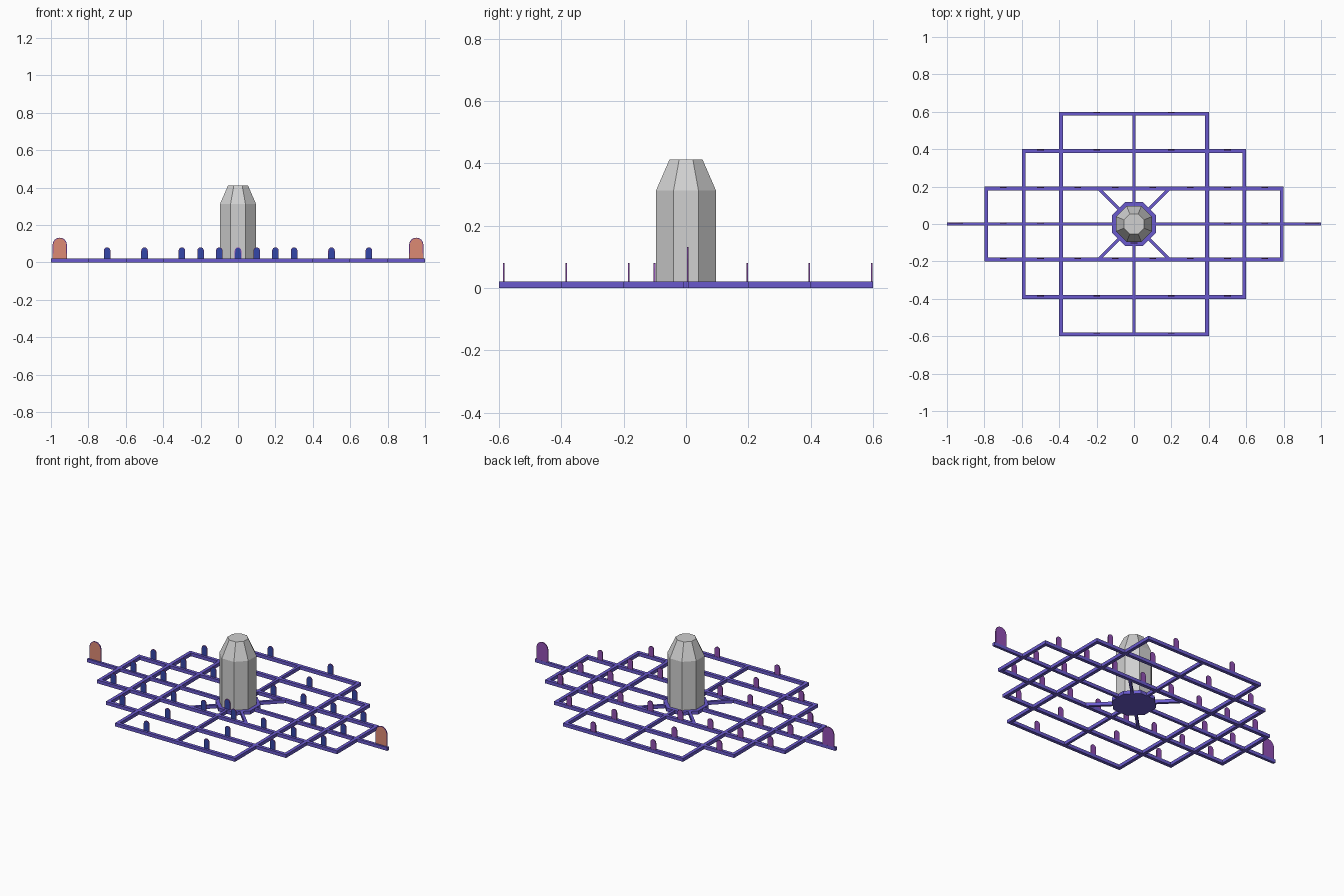
import bpy, bmesh, math
from mathutils import Matrix

if "Cube" in bpy.data.objects:
    bpy.data.objects.remove(bpy.data.objects["Cube"])


def srgb(name, r, g, b):
    m = bpy.data.materials.new(name)
    lin = [((c / 255 + 0.055) / 1.055) ** 2.4 for c in (r, g, b)]
    m.diffuse_color = (*lin, 1)
    m.use_nodes = True
    m.node_tree.nodes["Principled BSDF"].inputs["Base Color"].default_value = m.diffuse_color
    return m


VIOLET = srgb("violet frame", 106, 90, 205)
GREY = srgb("light grey", 208, 208, 208)
PURPLE = srgb("purple plate", 146, 80, 180)
BLUE = srgb("blue face", 52, 70, 168)
ORANGE = srgb("salmon face", 220, 138, 116)


def finish(name, bm, mats):
    bmesh.ops.recalc_face_normals(bm, faces=bm.faces[:])
    me = bpy.data.meshes.new(name)
    bm.to_mesh(me)
    bm.free()
    for m in mats:
        me.materials.append(m)
    ob = bpy.data.objects.new(name, me)
    bpy.context.collection.objects.link(ob)
    return ob


def bar(bm, cx, cy, lx, ly, angle=0):
    m = (Matrix.Translation((cx, cy, 0.01)) @ Matrix.Rotation(angle, 4, 'Z')
         @ Matrix.Diagonal((lx, ly, 0.02, 1)))
    bmesh.ops.create_cube(bm, size=1, matrix=m)


def octagon_stack(name, rings, mat):
    """Eight-sided body from (apothem, height) pairs, flats facing the axes."""
    bm = bmesh.new()
    loops = []
    for a, z in rings:
        r = a / math.cos(math.pi / 8)
        loops.append([bm.verts.new((r * math.cos((k + .5) * math.pi / 4),
                                    r * math.sin((k + .5) * math.pi / 4), z))
                      for k in range(8)])
    for lo, hi in zip(loops, loops[1:]):
        for k in range(8):
            j = (k + 1) % 8
            bm.faces.new((lo[k], lo[j], hi[j], hi[k]))
    bm.faces.new(loops[0])
    bm.faces.new(loops[-1])
    return finish(name, bm, [mat])


def arch_plate(name, x, y, w, top, face_mat, border):
    """Thin round-topped upright plate with a coloured front panel."""
    bm = bmesh.new()
    r, t, base = w / 2, 0.005, 0.018
    pts = [(-r, base), (r, base)]
    pts += [(r * math.cos(k * math.pi / 8), top - r + r * math.sin(k * math.pi / 8))
            for k in range(9)]
    f = bm.faces.new([bm.verts.new((x + px, y - t / 2, z)) for px, z in pts])
    ext = bmesh.ops.extrude_face_region(bm, geom=[f], use_keep_orig=True)
    bmesh.ops.translate(bm, vec=(0, t, 0),
                        verts=[v for v in ext['geom'] if isinstance(v, bmesh.types.BMVert)])
    bmesh.ops.recalc_face_normals(bm, faces=bm.faces[:])
    front = min(bm.faces, key=lambda q: q.calc_center_median().y)
    bmesh.ops.inset_region(bm, faces=[front], thickness=border)
    front.material_index = 1
    return finish(name, bm, [PURPLE, face_mat])


# stepped lattice frame
bm = bmesh.new()
for off, half in ((0.59, 0.4), (0.39, 0.6), (0.19, 0.8)):
    for s in (-1, 1):
        bar(bm, 0, s * off, 2 * half, 0.02)
for off, half in ((0.39, 0.6), (0.59, 0.4), (0.79, 0.2)):
    for s in (-1, 1):
        bar(bm, s * off, 0, 0.02, 2 * half)
bar(bm, 0, 0, 2.0, 0.016)
bar(bm, 0, 0, 0.016, 1.2)
# diagonal braces to the hub
for sx in (-1, 1):
    for sy in (-1, 1):
        bar(bm, sx * 0.135, sy * 0.135, 0.15, 0.016, sx * sy * math.pi / 4)
finish("lattice_frame", bm, [VIOLET])

# hub and tapered centre body
octagon_stack("hub", [(0.117, 0), (0.117, 0.021)], VIOLET)
octagon_stack("centre_body", [(0.096, 0.02), (0.096, 0.313), (0.053, 0.412)], GREY)

# small upright plates at the middle of each lattice span
rows = {0.59: (0.2,), 0.39: (0.2, 0.5), 0.19: (0.1, 0.3, 0.5, 0.7)}
for off, xs in rows.items():
    for sy in (-1, 1):
        for x in xs:
            for sx in (-1, 1):
                arch_plate("small_plate", sx * x, sy * off + 0.006, 0.035, 0.08, BLUE, 0.003)
for x in (-0.7, -0.5, 0.5, 0.7):
    arch_plate("ridge_plate", x, 0.005, 0.035, 0.08, BLUE, 0.003)
arch_plate("hub_plate", 0, -0.101, 0.035, 0.08, BLUE, 0.003)

# large plates at both tips
for s in (-1, 1):
    arch_plate("tip_plate", s * 0.953, 0.005, 0.076, 0.132, ORANGE, 0.004)
